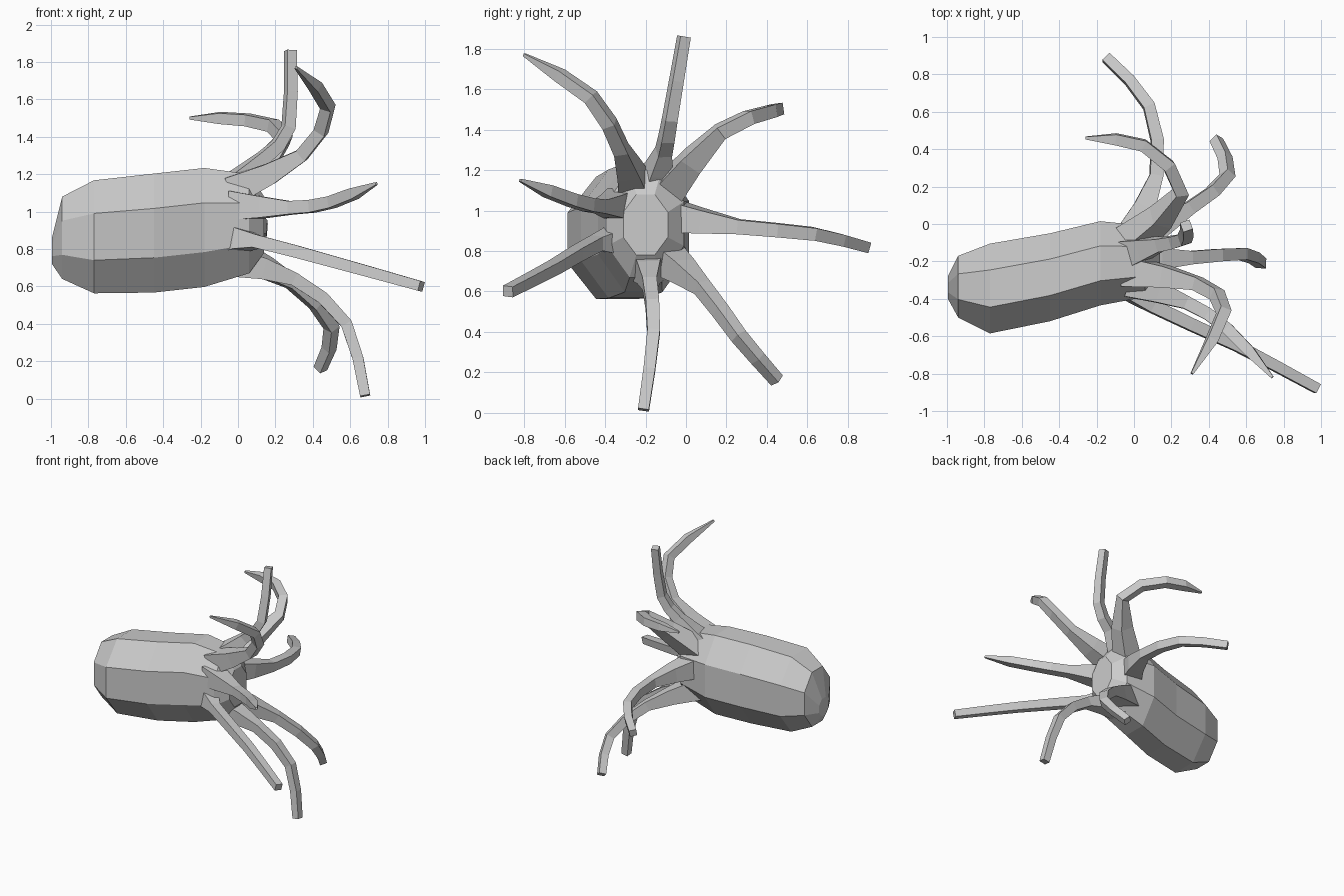
import bpy, bmesh
from math import sin, cos, pi, radians
from mathutils import Vector

if "Cube" in bpy.data.objects:
    bpy.data.objects.remove(bpy.data.objects["Cube"])


def loft(name, rings):
    """Skin a list of equal-length point rings and cap both ends."""
    bm = bmesh.new()
    loops = [[bm.verts.new(p) for p in ring] for ring in rings]
    n = len(loops[0])
    for a, b in zip(loops, loops[1:]):
        for i in range(n):
            j = (i + 1) % n
            bm.faces.new((a[i], a[j], b[j], b[i]))
    bm.faces.new(loops[0][::-1])
    bm.faces.new(loops[-1])
    bmesh.ops.recalc_face_normals(bm, faces=bm.faces)
    mesh = bpy.data.meshes.new(name)
    bm.to_mesh(mesh)
    bm.free()
    bpy.context.collection.objects.link(bpy.data.objects.new(name, mesh))


def body_ring(x, yc, zc, ry, rz, n=8):
    k = 1 / cos(pi / n)
    angles = [2 * pi * (i + 0.5) / n for i in range(n)]
    return [(x, yc + ry * k * cos(a), zc + rz * k * sin(a)) for a in angles]


def smooth_path(points):
    """Pass through the points, adding one curved midpoint per span."""
    p = [2 * points[0] - points[1], *points, 2 * points[-1] - points[-2]]
    path = []
    for i in range(1, len(p) - 2):
        path += [p[i], (9 * (p[i] + p[i + 1]) - p[i - 1] - p[i + 2]) / 16]
    return path + [points[-1]]


def tentacle(name, root_angle, near, bend, tip, pointed, sides=4):
    """Sweep a tapering faceted section from the head to the tip."""
    a = radians(root_angle)
    root = (-0.03, -0.2 + 0.13 * cos(a), 0.93 + 0.2 * sin(a))
    pts = smooth_path([Vector(p) for p in (root, near, bend, tip)])
    last = len(pts) - 1
    side, last_t, rings = None, None, []
    for i, p in enumerate(pts):
        before = (p - pts[max(i - 1, 0)]).normalized()
        after = (pts[min(i + 1, last)] - p).normalized()
        t = (before + after).normalized()
        side = last_t.rotation_difference(t) @ side if side else t.orthogonal().normalized()
        up = t.cross(side)
        last_t = t
        # Broad root, even arm, then a blunt or pointed tip
        r = 0.038 + 0.018 * (1 - i / last) + 0.055 * max(0, 1 - i / 2)
        if pointed and i == last:
            r = 0.01
        rings.append([p + r * (cos(q) * side + sin(q) * up)
                      for q in (2 * pi * k / sides for k in range(sides))])
    loft(name, rings)


# Bulbous mantle narrowing to the head and mouth: x, centre y, centre z, half sizes
for_body = ((-0.995, -0.34, 0.79, 0.06, 0.07),
            (-0.94, -0.335, 0.86, 0.165, 0.22),
            (-0.77, -0.345, 0.865, 0.24, 0.302),
            (-0.45, -0.285, 0.885, 0.235, 0.318),
            (-0.18, -0.21, 0.915, 0.225, 0.318),
            (0.06, -0.2, 0.935, 0.19, 0.265),
            (0.14, -0.2, 0.93, 0.11, 0.15))
loft("mantle_and_head", [body_ring(*s) for s in for_body])

# Eight tentacles around the mouth
tentacle("top_tentacle", 70, (0.14, -0.11, 1.29), (0.27, -0.08, 1.45), (0.28, -0.01, 1.86), False)
tentacle("upper_back_tentacle", 45, (0.25, 0.17, 1.39), (0.05, 0.42, 1.49), (-0.26, 0.46, 1.5), True)
tentacle("back_tentacle", 12, (0.12, 0.26, 0.92), (0.08, 0.63, 0.885), (-0.15, 0.89, 0.82), False)
tentacle("lower_back_tentacle", -50, (0.29, 0.08, 0.62), (0.5, 0.26, 0.38), (0.44, 0.45, 0.16), False)
tentacle("bottom_tentacle", -85, (0.3, -0.18, 0.64), (0.58, -0.16, 0.4), (0.68, -0.21, 0.015), False)
tentacle("lower_front_tentacle", 205, (0.1, -0.44, 0.84), (0.55, -0.65, 0.72), (0.98, -0.88, 0.6), False)
tentacle("front_tentacle", 150, (0.28, -0.42, 1.02), (0.5, -0.56, 1.05), (0.74, -0.82, 1.15), True)
tentacle("upper_front_tentacle", 115, (0.34, -0.32, 1.3), (0.48, -0.47, 1.56), (0.31, -0.8, 1.77), True)
